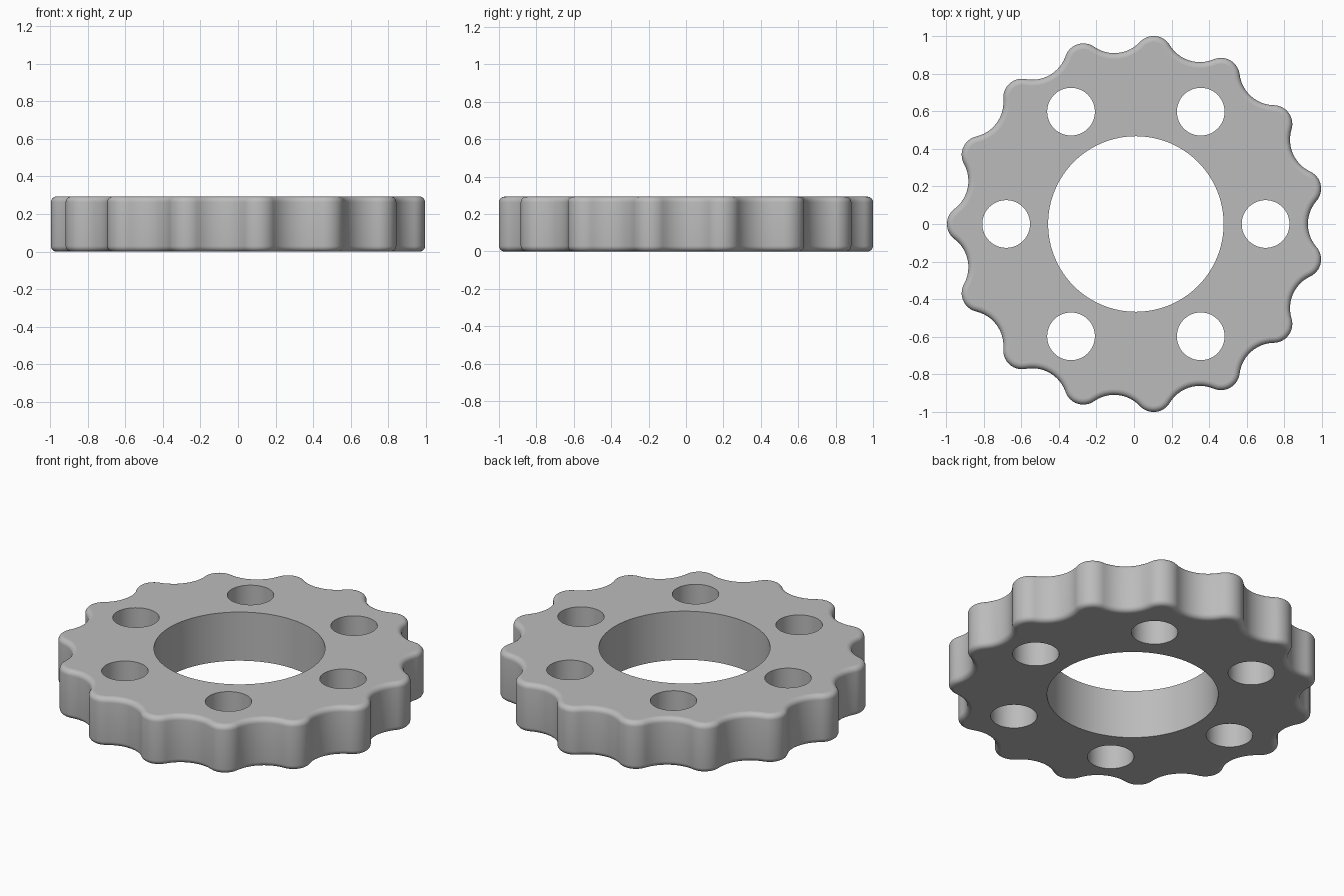
import bpy, bmesh
from math import sin, cos, pi, atan2, radians

cube = bpy.data.objects.get("Cube")
if cube:
    bpy.data.objects.remove(cube, do_unlink=True)

LOBES, TIP, VALLEY, LOBE_R = 15, 1.005, 0.915, 0.10
HEIGHT, FILLET, CENTRE_X = 0.293, 0.03, 0.01
BORE_R, HOLE_R, HOLE_RING = 0.467, 0.127, 0.69
HALF = pi / LOBES


def wavy_outline():
    """Tangent convex and concave arcs, as (x, y, outward normal angle)."""
    a = TIP - LOBE_R
    c = cos(HALF)
    hollow_r = (a * a + VALLEY ** 2 - 2 * a * VALLEY * c - LOBE_R ** 2) / (2 * (LOBE_R - VALLEY + a * c))
    b = VALLEY + hollow_r
    phi = atan2(b * sin(HALF), b * c - a)
    points = []
    for i in range(LOBES):
        tip = pi + 2 * HALF * i
        dip = tip + HALF
        for k in range(17):
            n = tip + phi * (k / 8 - 1)
            points.append((a * cos(tip) + LOBE_R * cos(n), a * sin(tip) + LOBE_R * sin(n), n))
        for k in range(1, 12):
            n = dip + (phi - HALF) * (1 - k / 6)
            points.append((b * cos(dip) - hollow_r * cos(n), b * sin(dip) - hollow_r * sin(n), n))
    return points


def circle(cx, cy, r, steps):
    return [(cx + r * cos(2 * pi * k / steps), cy + r * sin(2 * pi * k / steps)) for k in range(steps)]


bm = bmesh.new()


def ring(points, z):
    verts = [bm.verts.new((x + CENTRE_X, y, z)) for x, y in points]
    edges = [bm.edges.new((verts[i - 1], verts[i])) for i in range(len(verts))]
    return verts, edges


def bridge(low, high):
    for i in range(len(low)):
        bm.faces.new((low[i - 1], low[i], high[i], high[i - 1]))


# Rim wall with rounded upper and lower edges
outline = wavy_outline()
STEPS = 6
quarter = [(FILLET * (1 - sin(k * pi / 2 / STEPS)), FILLET * (1 - cos(k * pi / 2 / STEPS)))
           for k in range(STEPS + 1)]
profile = quarter + [(inset, HEIGHT - z) for inset, z in reversed(quarter)]
rings = [ring([(x - e * cos(n), y - e * sin(n)) for x, y, n in outline], z) for e, z in profile]
for low, high in zip(rings, rings[1:]):
    bridge(low[0], high[0])
caps = [list(rings[0][1]), list(rings[-1][1])]

# Central bore and six through holes
holes = [circle(0, 0, BORE_R, 96)]
for k in range(6):
    t = radians(60 * k)
    holes.append(circle(HOLE_RING * cos(t), HOLE_RING * sin(t), HOLE_R, 48))
for hole in holes:
    low, high = ring(hole, 0), ring(hole, HEIGHT)
    bridge(low[0], high[0])
    caps[0] += low[1]
    caps[1] += high[1]

# Flat top and bottom around the holes
for edges in caps:
    bmesh.ops.triangle_fill(bm, edges=edges, use_beauty=True, use_dissolve=False)
bmesh.ops.recalc_face_normals(bm, faces=bm.faces)

mesh = bpy.data.meshes.new("scalloped_ring")
bm.to_mesh(mesh)
bm.free()
body = bpy.data.objects.new("scalloped_ring", mesh)
bpy.context.collection.objects.link(body)

# Plain grey material
grey = bpy.data.materials.new("grey")
grey.use_nodes = True
colour = (0.5, 0.5, 0.5, 1)
grey.diffuse_color = colour
grey.node_tree.nodes["Principled BSDF"].inputs["Base Color"].default_value = colour
mesh.materials.append(grey)

# Smooth walls, flat caps
bpy.ops.object.select_all(action="DESELECT")
body.select_set(True)
bpy.context.view_layer.objects.active = body
bpy.ops.object.shade_smooth_by_angle(angle=radians(30))
for face in mesh.polygons:
    if abs(face.normal.z) > 0.999:
        face.use_smooth = False
